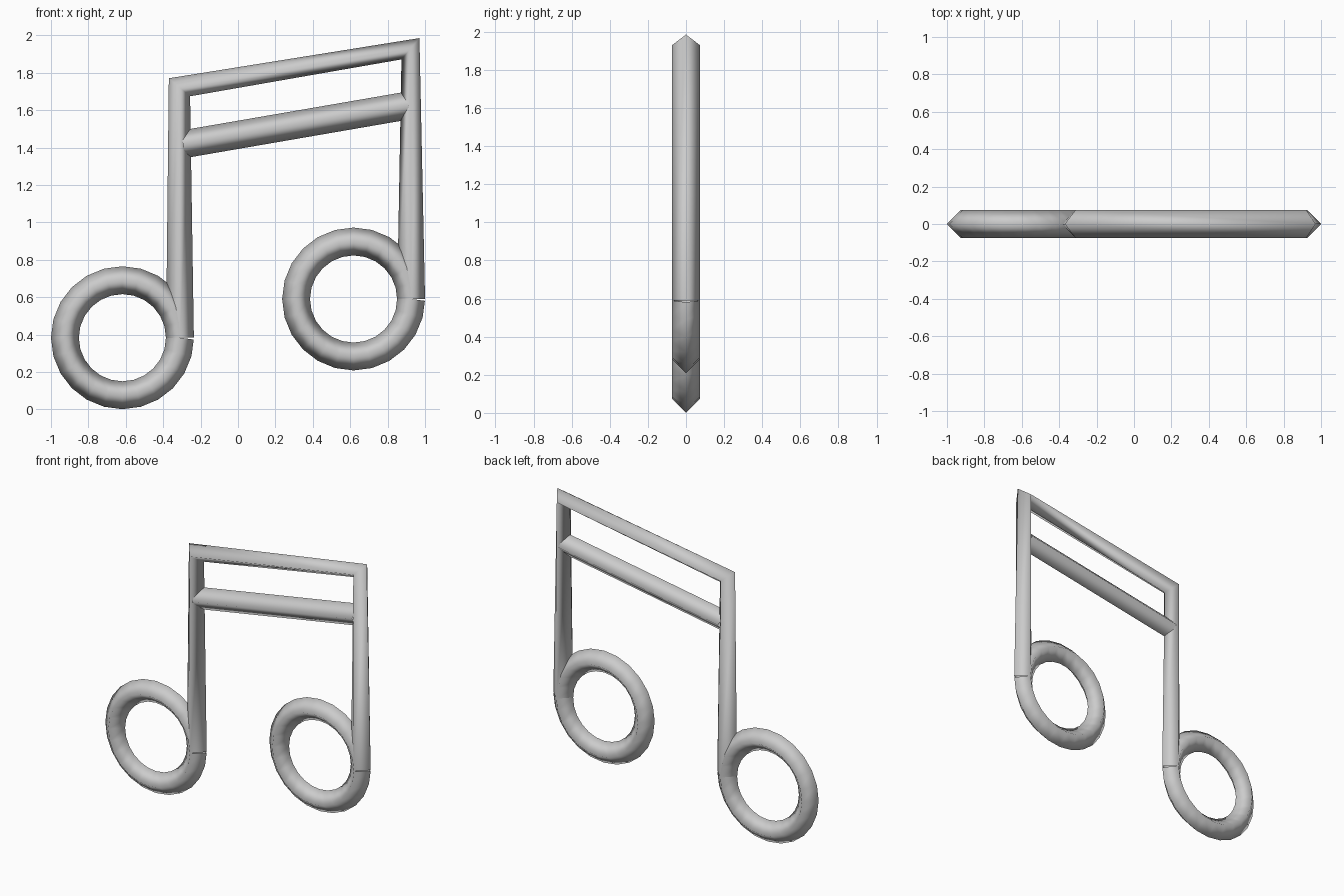
import bpy, bmesh, math
from mathutils import Vector

if "Cube" in bpy.data.objects:
    bpy.data.objects.remove(bpy.data.objects["Cube"])

RADIUS = 0.0745      # half diagonal of the square tube
RING_R = 0.3075      # ring centreline radius
SEGS = 24
LEFT_Z, RIGHT_Z = 0.383, 0.59

grey = bpy.data.materials.new("light_grey")
grey.diffuse_color = (0.6, 0.6, 0.6, 1)
grey.use_nodes = True
grey.node_tree.nodes["Principled BSDF"].inputs["Base Color"].default_value = grey.diffuse_color


def diamond_tube(name, points):
    """Sweep a diamond section along a path of (x, z) points."""
    pts = [Vector(p) for p in points]
    dirs = [(b - a).normalized() for a, b in zip(pts, pts[1:])]
    bm = bmesh.new()
    rows = []
    for i, p in enumerate(pts):
        t = (dirs[max(i - 1, 0)] + dirs[min(i, len(dirs) - 1)]).normalized()
        n = Vector((-t.y, t.x)) * RADIUS
        rows.append([bm.verts.new(v) for v in (
            (p.x + n.x, 0, p.y + n.y), (p.x, -RADIUS, p.y),
            (p.x - n.x, 0, p.y - n.y), (p.x, RADIUS, p.y))])
    for a, b in zip(rows, rows[1:]):
        for k in range(4):
            m = (k + 1) % 4
            bm.faces.new((a[k], a[m], b[m], b[k]))
    bmesh.ops.recalc_face_normals(bm, faces=bm.faces)
    # Make sure the normals of the open tube point outwards
    bm.normal_update()
    f = bm.faces[0]
    if f.normal.dot(f.calc_center_median() - Vector(
            ((pts[0].x + pts[1].x) / 2, 0, (pts[0].y + pts[1].y) / 2))) < 0:
        bmesh.ops.reverse_faces(bm, faces=bm.faces)
    for f in bm.faces:
        f.smooth = True
    me = bpy.data.meshes.new(name)
    bm.to_mesh(me)
    bm.free()
    me.materials.append(grey)
    ob = bpy.data.objects.new(name, me)
    bpy.context.collection.objects.link(ob)


# Round note heads, each split where it meets its stem
for name, cx, cz in (("left_ring", -0.618, LEFT_Z), ("right_ring", 0.618, RIGHT_Z)):
    diamond_tube(name, [(cx + RING_R * math.cos(-2 * math.pi * i / SEGS),
                         cz + RING_R * math.sin(-2 * math.pi * i / SEGS))
                        for i in range(SEGS + 1)])

# Both stems and the top beam in one bent tube
diamond_tube("stems_and_top_beam", [(-0.3105, LEFT_Z), (-0.313, 1.722),
                                    (0.922, 1.928), (0.9255, RIGHT_Z)])

# Second beam between the stems
diamond_tube("lower_beam", [(-0.294, 1.417), (0.912, 1.625)])
